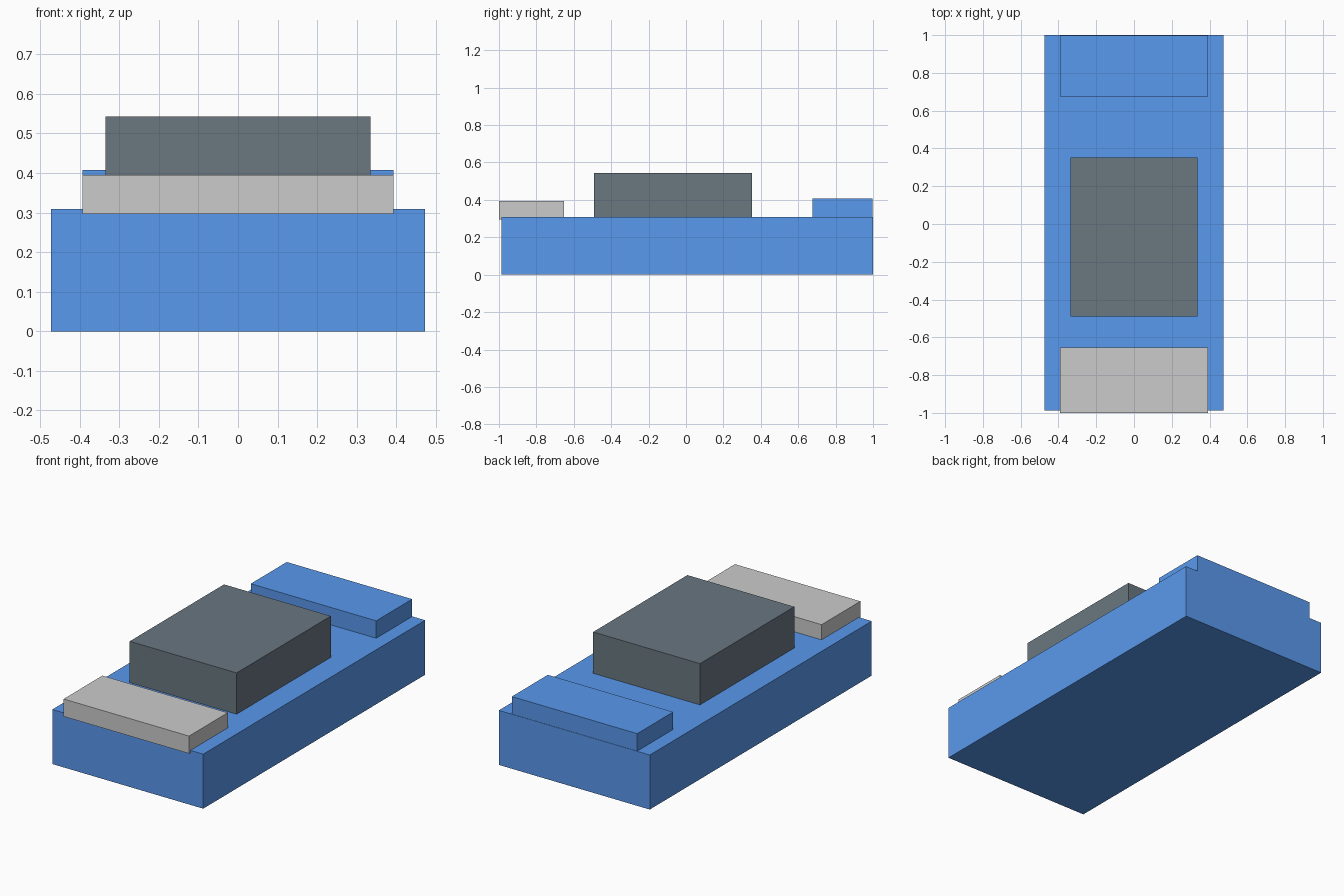
import bpy

if "Cube" in bpy.data.objects:
    bpy.data.objects.remove(bpy.data.objects["Cube"])


def material(name, color):
    mat = bpy.data.materials.new(name)
    mat.diffuse_color = (*color, 1)
    mat.use_nodes = True
    mat.node_tree.nodes["Principled BSDF"].inputs["Base Color"].default_value = mat.diffuse_color
    return mat


def block(name, half_width, y, z, mat=None):
    """Box centred on x = 0, spanning the given y and z ranges."""
    bpy.ops.mesh.primitive_cube_add(size=1)
    obj = bpy.context.object
    obj.name = name
    obj.location = (0, sum(y) / 2, sum(z) / 2)
    obj.scale = (2 * half_width, y[1] - y[0], z[1] - z[0])
    bpy.ops.object.transform_apply(location=True, rotation=False, scale=True)
    if mat:
        obj.data.materials.append(mat)
    return obj


blue = material("blue", (0.10, 0.32, 0.85))
slate = material("slate", (0.144, 0.184, 0.216))

# Long main body
block("body", 0.473, (-0.987, 1.0), (0.0, 0.309), blue)
# Raised rear block, just inside the back of the body
block("rear_block", 0.393, (0.676, 0.998), (0.309, 0.408), blue)
# Tall dark block in the middle
block("centre_block", 0.335, (-0.491, 0.353), (0.309, 0.543), slate)
# Grey front plate, sunk a little and overhanging the front
block("front_plate", 0.393, (-1.0, -0.653), (0.296, 0.395))
